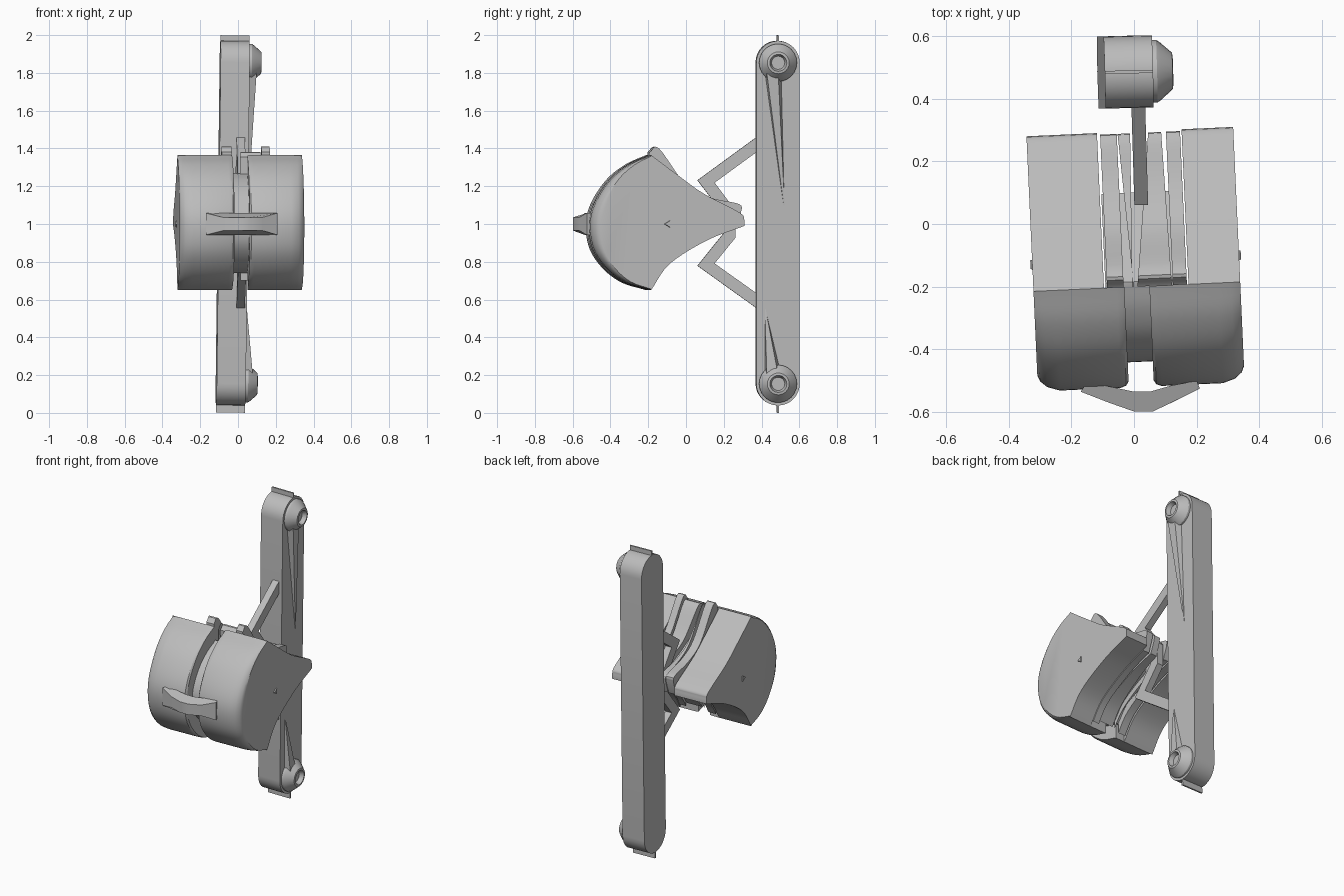
import bpy, bmesh, math
from mathutils import Matrix, Vector

cube = bpy.data.objects.get("Cube")
if cube:
    bpy.data.objects.remove(cube)

grey = bpy.data.materials.new("plain grey")
grey.use_nodes = True
colour = (0.5, 0.5, 0.5, 1)
grey.diffuse_color = colour
grey.node_tree.nodes["Principled BSDF"].inputs["Base Color"].default_value = colour

# Whole-part turns: body swings about the vertical, bar also leans sideways
BODY = Matrix.Rotation(math.radians(2.6), 4, 'Z')
PIVOT = Vector((-0.028, 0.485, 1.0))
BAR = (Matrix.Translation(PIVOT) @ Matrix.Rotation(math.radians(0.7), 4, 'Y')
       @ Matrix.Rotation(math.radians(1.5), 4, 'Z'))


def loft(name, rings, matrix=Matrix()):
    """Skin a row of equal-length point rings and cap both ends."""
    bm = bmesh.new()
    rows = [[bm.verts.new(p) for p in ring] for ring in rings]
    n = len(rows[0])
    for a, b in zip(rows, rows[1:]):
        for i in range(n):
            j = (i + 1) % n
            bm.faces.new((a[i], a[j], b[j], b[i]))
    bm.faces.new(rows[0][::-1])
    bm.faces.new(rows[-1])
    bmesh.ops.recalc_face_normals(bm, faces=bm.faces)
    bm.transform(matrix)
    mesh = bpy.data.meshes.new(name)
    bm.to_mesh(mesh)
    bm.free()
    mesh.materials.append(grey)
    ob = bpy.data.objects.new(name, mesh)
    bpy.context.collection.objects.link(ob)
    bpy.ops.object.select_all(action='DESELECT')
    ob.select_set(True)
    bpy.context.view_layer.objects.active = ob
    bpy.ops.object.shade_smooth_by_angle(angle=math.radians(30))


def slab(name, profile, x0, x1, matrix=Matrix(), slope0=0, slope1=0):
    """Side profile of (y, z) points, extruded across x; slopes skew each face along y."""
    loft(name, [[(x + s * y, y, z) for y, z in profile]
                for x, s in ((x0, slope0), (x1, slope1))], matrix)


def spline(points, steps=5):
    """Smooth curve through the points."""
    pts = [Vector(p) for p in points]
    pts = [pts[0] * 2 - pts[1]] + pts + [pts[-1] * 2 - pts[-2]]
    out = []
    for a, b, c, d in zip(pts, pts[1:], pts[2:], pts[3:]):
        for k in range(steps):
            t = k / steps
            out.append(0.5 * (2 * b + (c - a) * t + (2 * a - 5 * b + 4 * c - d) * t * t
                              + (3 * b - a - 3 * c + d) * t ** 3))
    return out + [pts[-2]]


# Shared side curves of the body
front = spline([(-0.2, 1.365), (-0.31, 1.315), (-0.41, 1.235), (-0.49, 1.115), (-0.52, 1.0),
                (-0.5, 0.87), (-0.43, 0.765), (-0.33, 0.69), (-0.2, 0.65)])
under = spline([(-0.2, 0.65), (-0.1, 0.79), (0.1, 0.915), (0.295, 0.99)])
over = spline([(0.295, 1.02), (0.27, 1.06), (0.08, 1.16), (-0.06, 1.26), (-0.2, 1.365)])
rib_over = spline([(0.285, 1.06), (0.275, 1.105), (0.12, 1.14), (-0.01, 1.21),
                   (-0.15, 1.4), (-0.2, 1.38)])

# Rounded drums, each joined to an outer wing that sweeps back to a thin edge
for side, label, wing_in in ((-1, "right", 0.105), (1, "left", 0.165)):
    rings = []
    for x, s in ((0.33, 0.84), (0.322, 0.9), (0.3, 0.96), (0.26, 1), (0.065, 1),
                 (0.048, 0.98), (0.04, 0.94)):
        rings.append([(side * x, -0.2 + (p.x + 0.2) * s, 1 + (p.y - 1) * (0.9 + s * 0.1))
                      for p in front])
    loft(label + "_drum", rings, BODY)
    slab(label + "_wing", under + over, side * wing_in, side * 0.33, BODY)
    # Small three-sided stud on the outer face
    stud = [[(side * x, -0.11 + r * math.cos(a), 1 + r * math.sin(a))
             for a in (math.pi, math.pi / 3, -math.pi / 3)]
            for x, r in ((0.325, 0.025), (0.336, 0.018))]
    loft(label + "_stud", stud, BODY)

# Upright ribs between the wings; the inner ones taper in plan
rib = under[1:-1] + rib_over
slab("right_rib", rib, -0.095, -0.042, BODY)
slab("left_rib", rib, 0.115, 0.16, BODY)
inner = [(y, 1 + (z - 1) * 0.93) for y, z in rib]
slab("left_inner_rib", inner, 0.025, 0.107, BODY, 0.115, -0.025)
slab("slanted_fin", inner, -0.022, -0.008, BODY, -0.06, 0.03)

# Recessed core that joins both halves
core = [(min(-0.12 + (y + 0.12) * 0.8, 0.1), 1 + (z - 1) * 0.74)
        for y, z in front + under + over]
slab("core", core, -0.1, 0.12, BODY)

# Bowed handle across the front
plan = [(-0.17, -0.535), (-0.08, -0.57), (0, -0.598), (0.06, -0.598), (0.13, -0.565),
        (0.21, -0.525), (0.2, -0.5), (0.12, -0.515), (0.05, -0.535), (0, -0.535),
        (-0.07, -0.52), (-0.15, -0.505)]
rings = []
for d in (-1, 1):
    rings.append([(x, y, 1.0 + d * (0.035 if y < -0.55 else 0.058)) for x, y in plan])
loft("front_handle", rings)

# Long upright bar with round ends
R, HALF = 0.115, 0.85
stadium = []
for centre, start in ((HALF, 0), (-HALF, math.pi)):
    for k in range(17):
        a = start + math.pi * k / 16
        stadium.append((R * math.cos(a), centre + 0.005 + R * math.sin(a)))
slab("upright_bar", stadium, -0.077, 0.077, BAR)

# Bolts, tapered ridges and end tabs at both ends of the bar
for d, label in ((1, "upper"), (-1, "lower")):
    rings = []
    for x, r in ((0.07, 0.1), (0.09, 0.1), (0.102, 0.092), (0.14, 0.058),
                 (0.142, 0.045), (0.115, 0.035)):
        rings.append([(x, r * math.cos(k * math.pi / 12),
                       d * HALF + 0.005 + r * math.sin(k * math.pi / 12)) for k in range(24)])
    loft(label + "_bolt", rings, BAR)
    base = [(0.07, -0.07, d * 0.8), (0.115, -0.06, d * 0.8), (0.115, 0.0, d * 0.8),
            (0.07, 0.02, d * 0.8)]
    tip_z = d * (0.1 if d > 0 else 0.45)
    tip_y = 0.03 if d > 0 else -0.07
    tip = [(0.073, tip_y, tip_z), (0.079, tip_y, tip_z), (0.079, tip_y + 0.005, tip_z),
           (0.073, tip_y + 0.005, tip_z)]
    loft(label + "_ridge", [base, tip], BAR)
    slab(label + "_tab", [(-0.005, d * 0.9), (0.005, d * 0.9), (0.005, d * 0.9985),
                          (-0.005, d * 0.9985)], -0.077, 0.077, BAR)

# Bent bracket from the body back to the bar
path = [Vector(p) for p in ((0.42, 1.455), (0.105, 1.225), (0.23, 1.06), (0.23, 0.94),
                            (0.105, 0.785), (0.42, 0.56))]
sides = ([], [])
for i, p in enumerate(path):
    a = (p - path[max(i - 1, 0)]).normalized()
    b = (path[min(i + 1, len(path) - 1)] - p).normalized()
    t = (a + b).normalized()
    normal = Vector((-t.y, t.x))
    half = 0.032 / max(abs(t.dot(b if b.length else a)), 0.7)
    sides[0].append(p + normal * half)
    sides[1].append(p - normal * half)
slab("bracket", sides[0] + sides[1][::-1], 0.003, 0.047, Matrix.Rotation(0.03, 4, 'Z'))
